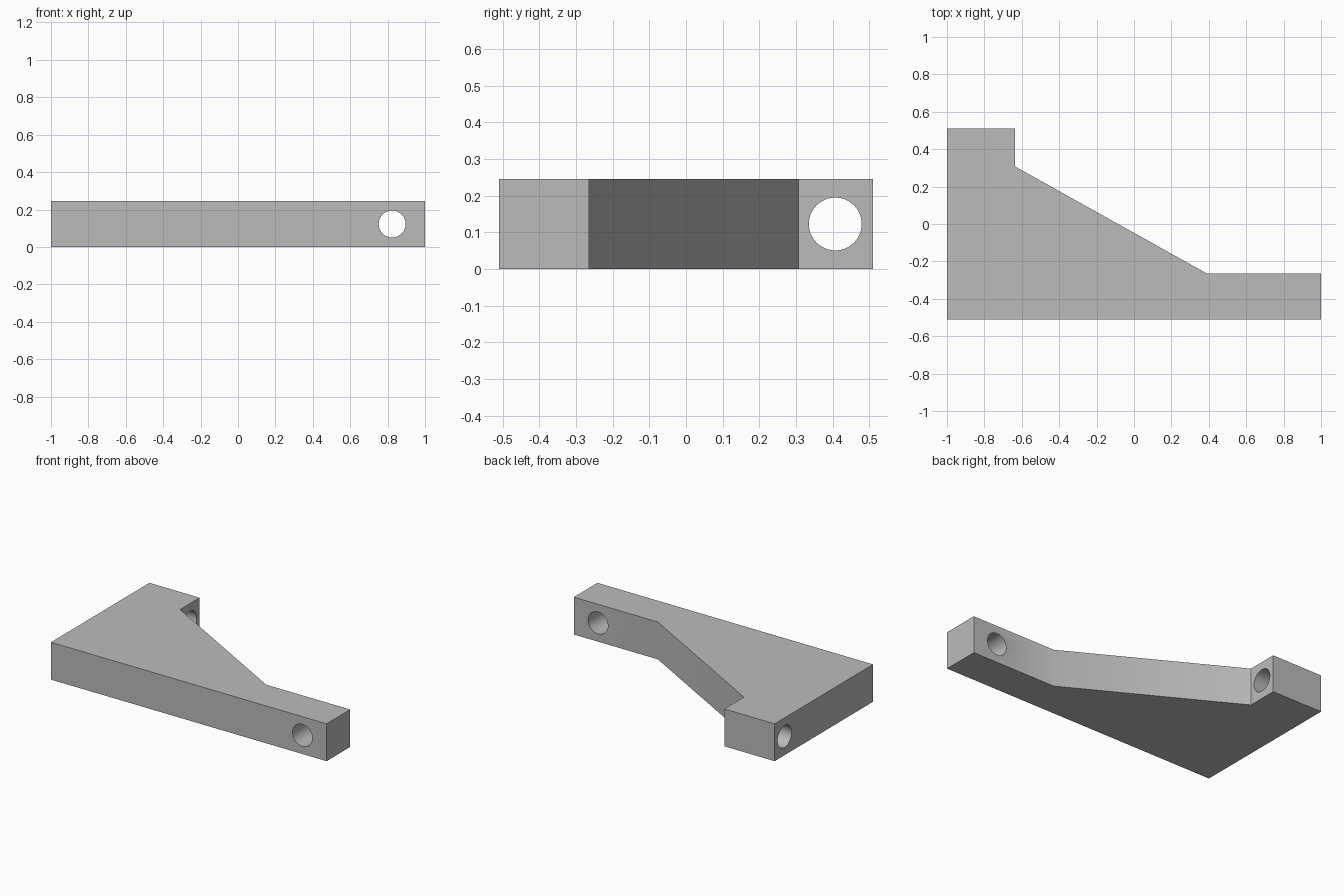
import bpy
import bmesh
import math

cube = bpy.data.objects.get("Cube")
if cube:
    bpy.data.objects.remove(cube, do_unlink=True)

HEIGHT = 0.245
HOLE_RADIUS = 0.072

grey = bpy.data.materials.new("plain grey")
grey.use_nodes = True
colour = (0.5, 0.5, 0.5, 1)
grey.diffuse_color = colour
grey.node_tree.nodes["Principled BSDF"].inputs["Base Color"].default_value = colour


def extruded_plate(name, outline, height):
    """Extrude a counter-clockwise outline upward from the ground."""
    bm = bmesh.new()
    base = bm.faces.new([bm.verts.new((x, y, 0)) for x, y in outline])
    top = bmesh.ops.extrude_face_region(bm, geom=[base])["geom"]
    bmesh.ops.translate(bm, vec=(0, 0, height),
                        verts=[v for v in top if isinstance(v, bmesh.types.BMVert)])
    bmesh.ops.recalc_face_normals(bm, faces=bm.faces)
    mesh = bpy.data.meshes.new(name)
    bm.to_mesh(mesh)
    bm.free()
    obj = bpy.data.objects.new(name, mesh)
    bpy.context.collection.objects.link(obj)
    mesh.materials.append(grey)
    return obj


def drill(obj, centre, rotation):
    """Cut a round through hole."""
    bpy.ops.mesh.primitive_cylinder_add(vertices=64, radius=HOLE_RADIUS, depth=0.5,
                                        location=centre, rotation=rotation)
    cutter = bpy.context.object
    cutter.name = "hole_cutter"
    cutter.hide_render = True
    cutter.data.materials.append(grey)
    cut = obj.modifiers.new("hole", "BOOLEAN")
    cut.operation = "DIFFERENCE"
    cut.solver = "EXACT"
    cut.object = cutter
    bpy.context.view_layer.objects.active = obj
    bpy.ops.object.modifier_apply(modifier=cut.name)
    bpy.data.objects.remove(cutter, do_unlink=True)


# Bracket body: wide end, sloped web and narrow arm
bracket = extruded_plate("bracket", [
    (-1, -0.51), (1, -0.51), (1, -0.265), (0.39, -0.265),
    (-0.635, 0.307), (-0.635, 0.51), (-1, 0.51)], HEIGHT)

# Mounting holes through the arm and the rear tab
drill(bracket, (0.824, -0.388, HEIGHT / 2), (math.pi / 2, 0, 0))
drill(bracket, (-0.818, 0.407, HEIGHT / 2), (0, math.pi / 2, 0))

# Smooth hole walls, crisp outer edges
bpy.ops.object.select_all(action="DESELECT")
bracket.select_set(True)
bpy.context.view_layer.objects.active = bracket
bpy.ops.object.shade_smooth_by_angle(angle=math.radians(30))
